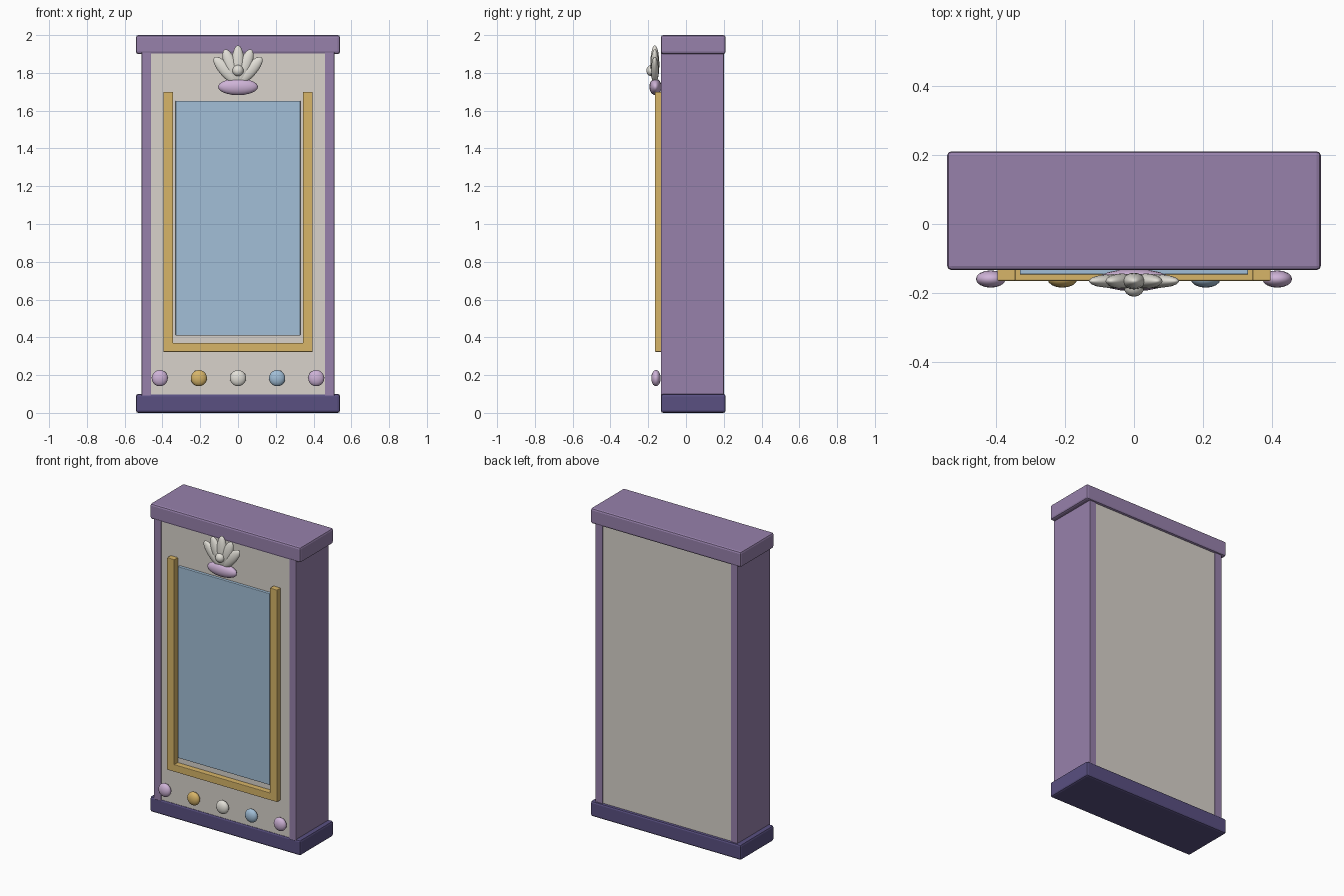
import bpy
from math import radians, sin, cos

old = bpy.data.objects.get("Cube")
if old:
    bpy.data.objects.remove(old)


def material(name, rgb):
    m = bpy.data.materials.new(name)
    m.use_nodes = True
    col = (*rgb, 1)
    m.diffuse_color = col
    m.node_tree.nodes["Principled BSDF"].inputs["Base Color"].default_value = col
    return m


lilac = material("lilac purple", (0.31, 0.22, 0.41))
indigo = material("dark indigo", (0.10, 0.08, 0.22))
stone = material("warm stone", (0.69, 0.65, 0.60))
blue = material("pale blue", (0.36, 0.52, 0.68))
gold = material("gold", (0.68, 0.46, 0.14))
pink = material("pink lilac", (0.62, 0.45, 0.68))
pearl = material("pearl white", (0.76, 0.74, 0.68))


def box(name, x, y, z, mat, bevel=0.0):
    """Box from (min, max) pairs on each axis."""
    spans = (x, y, z)
    bpy.ops.mesh.primitive_cube_add(size=1, location=[(a + b) / 2 for a, b in spans])
    ob = bpy.context.object
    ob.name = name
    ob.scale = [b - a for a, b in spans]
    bpy.ops.object.transform_apply(location=False, rotation=False, scale=True)
    ob.data.materials.append(mat)
    if bevel:
        mod = ob.modifiers.new("soft edges", 'BEVEL')
        mod.width = bevel
        mod.segments = 2
    return ob


def ellipsoid(name, centre, radii, mat, tilt=0.0):
    bpy.ops.mesh.primitive_uv_sphere_add(segments=16, ring_count=10, radius=1,
                                         location=centre, rotation=(0, tilt, 0))
    ob = bpy.context.object
    ob.name = name
    ob.scale = radii
    ob.data.materials.append(mat)
    bpy.ops.object.shade_smooth_by_angle(angle=radians(40))
    return ob


# Cabinet
box("cabinet_body", (-0.46, 0.46), (-0.128, 0.195), (0.09, 1.91), stone)
box("base_plinth", (-0.54, 0.54), (-0.133, 0.21), (0, 0.10), indigo, 0.012)
box("top_cap", (-0.54, 0.54), (-0.133, 0.21), (1.90, 2.0), lilac, 0.012)

# Glass and the open-topped gold frame
box("glass_panel", (-0.33, 0.33), (-0.146, -0.12), (0.41, 1.652), blue, 0.003)
box("frame_bottom_rail", (-0.395, 0.395), (-0.164, -0.12), (0.323, 0.37), gold, 0.003)

for side, label in ((1, "left"), (-1, "right")):
    box(f"{label}_side_panel", sorted((side * 0.46, side * 0.51)),
        (-0.133, 0.20), (0.09, 1.91), lilac, 0.003)
    box(f"{label}_frame_post", sorted((side * 0.343, side * 0.395)),
        (-0.164, -0.12), (0.323, 1.70), gold, 0.003)

# Row of beads along the bottom
for i, mat in enumerate((pink, gold, pearl, blue, pink)):
    ellipsoid(f"bead_{i + 1}", ((i - 2) * 0.207, -0.159, 0.184), (0.043, 0.025, 0.043), mat)

# Shell crest: five fanned lobes, a pearl and a cushion
for i in range(-2, 3):
    a = radians(21 * i)
    reach = 0.102 - 0.004 * abs(i)
    ellipsoid(f"shell_lobe_{i + 3}",
              (reach * sin(a), -0.165, 1.742 + reach * cos(a)),
              (0.034, 0.024 - 0.002 * abs(i), reach), pearl, a)
ellipsoid("crest_pearl", (0, -0.182, 1.812), (0.03, 0.028, 0.03), pearl)
ellipsoid("crest_cushion", (0, -0.162, 1.726), (0.106, 0.032, 0.044), pink)
